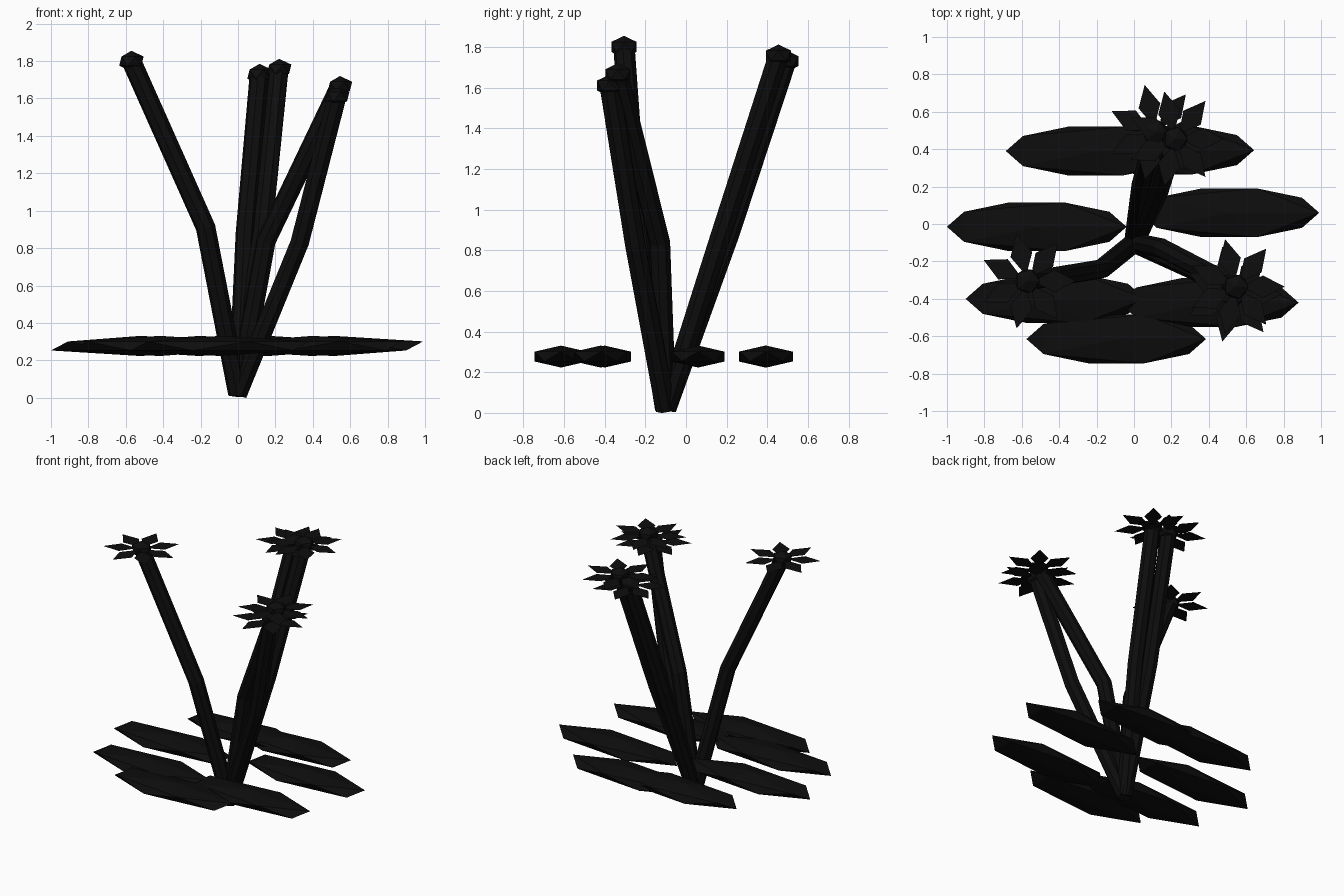
import bpy, bmesh
from math import pi, sin, cos
from mathutils import Matrix

if "Cube" in bpy.data.objects:
    bpy.data.objects.remove(bpy.data.objects["Cube"])

dark = bpy.data.materials.new("dark")
dark.diffuse_color = (0.004, 0.004, 0.004, 1)
dark.use_nodes = True
dark.node_tree.nodes["Principled BSDF"].inputs["Base Color"].default_value = dark.diffuse_color


def add_mesh(name, bm, loc):
    me = bpy.data.meshes.new(name)
    bm.to_mesh(me)
    bm.free()
    me.materials.append(dark)
    ob = bpy.data.objects.new(name, me)
    ob.location = loc
    bpy.context.collection.objects.link(ob)
    return ob


def ico(name, loc, scale):
    # flattened low-poly ball
    bm = bmesh.new()
    bmesh.ops.create_icosphere(bm, subdivisions=1, radius=1,
                               matrix=Matrix.Diagonal((*scale, 1)))
    return add_mesh(name, bm, loc)


def stem(name, points, radius=0.053):
    # eight-sided bent tube
    cu = bpy.data.curves.new(name, 'CURVE')
    cu.dimensions = '3D'
    cu.bevel_depth = radius
    cu.bevel_resolution = 2
    cu.use_fill_caps = True
    sp = cu.splines.new('POLY')
    sp.points.add(len(points) - 1)
    for p, co in zip(sp.points, points):
        p.co = (*co, 1)
    sp.use_smooth = False
    cu.materials.append(dark)
    ob = bpy.data.objects.new(name, cu)
    bpy.context.collection.objects.link(ob)
    bpy.ops.object.select_all(action='DESELECT')
    ob.select_set(True)
    bpy.context.view_layer.objects.active = ob
    bpy.ops.object.convert(target='MESH')


def petals(name, loc, count=7):
    # flat ring of kite-shaped petals
    bm = bmesh.new()
    for i in range(count):
        a = 2 * pi * i / count
        kite = [(0.03, 0), (0.157, -0.39), (0.26, 0), (0.157, 0.39)]
        bm.faces.new([bm.verts.new((r * cos(a + d), r * sin(a + d), 0))
                      for r, d in kite])
    add_mesh(name, bm, loc)


# stems with flowers: (knee, top)
base = (0, -0.10, 0.021)
flowers = [
    ((-0.173, -0.24, 0.91), (-0.57, -0.305, 1.80)),
    ((0.15, -0.13, 0.84), (0.545, -0.335, 1.665)),
    ((0.33, -0.25, 0.83), (0.53, -0.375, 1.61)),
    ((0.04, 0.21, 0.88), (0.115, 0.49, 1.73)),
    ((0.13, 0.17, 0.87), (0.22, 0.455, 1.757)),
]
for i, (knee, top) in enumerate(flowers, 1):
    stem(f"stem_{i}", [base, knee, top])
    ico(f"flower_center_{i}", top, (0.073, 0.073, 0.055))
    petals(f"flower_petals_{i}", top)

# floating leaves
leaves = [(-0.205, 0.39), (0.162, 0.395), (0.51, 0.06), (-0.52, -0.015),
          (-0.42, -0.40), (0.40, -0.42), (-0.095, -0.615)]
for i, (x, y) in enumerate(leaves, 1):
    ico(f"leaf_{i}", (x, y, 0.277), (0.537, 0.153, 0.054))
